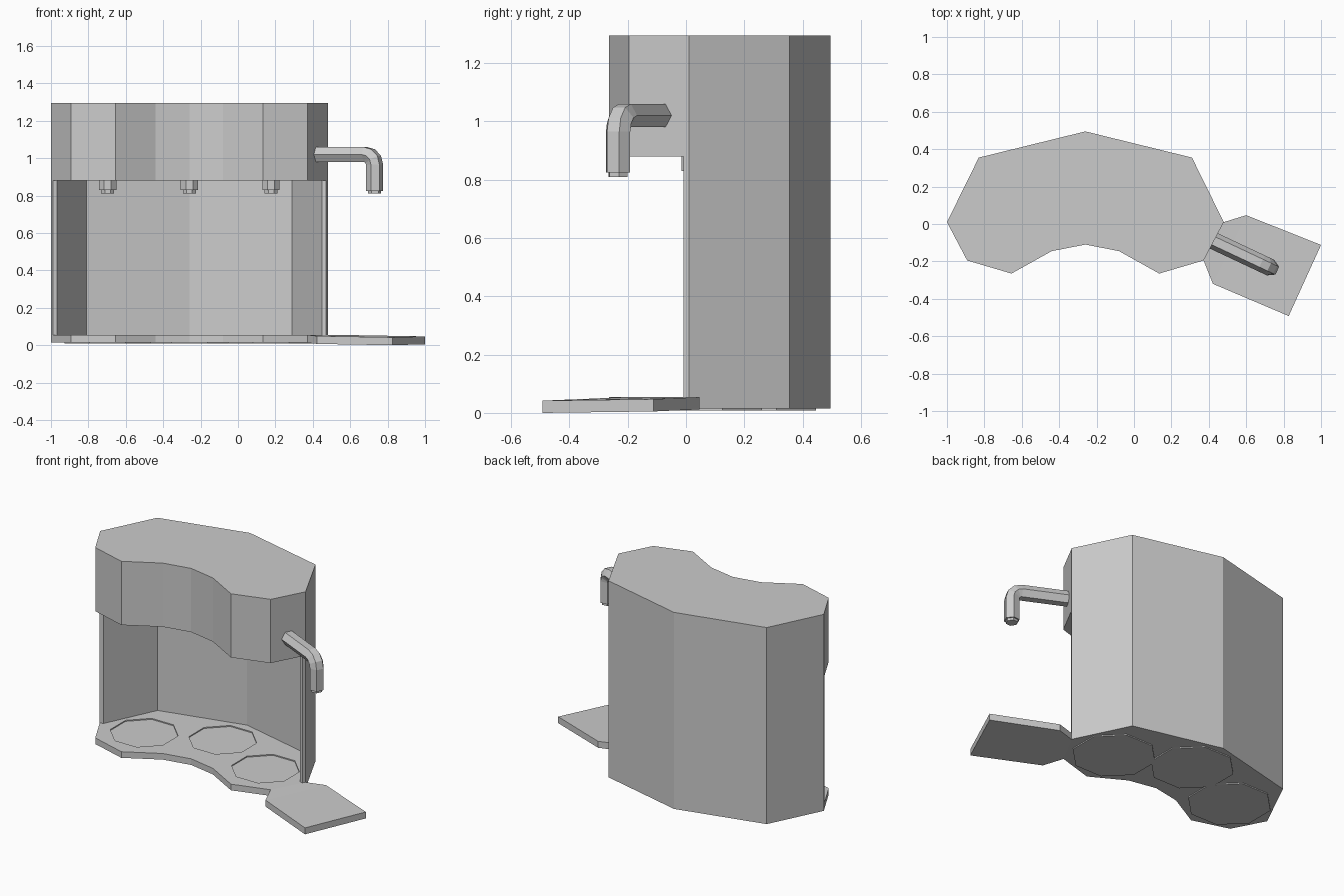
import bpy, bmesh, math
from mathutils import Vector

if "Cube" in bpy.data.objects:
    bpy.data.objects.remove(bpy.data.objects["Cube"])

CX = -0.26  # symmetry axis of the main body


def mesh_object(name, bm):
    bmesh.ops.recalc_face_normals(bm, faces=bm.faces)
    me = bpy.data.meshes.new(name)
    bm.to_mesh(me)
    bm.free()
    ob = bpy.data.objects.new(name, me)
    bpy.context.collection.objects.link(ob)
    return ob


def loft(name, rings):
    """Skin a list of equal-length point rings and cap both ends."""
    bm = bmesh.new()
    vs = [[bm.verts.new(p) for p in r] for r in rings]
    n = len(vs[0])
    for a, b in zip(vs, vs[1:]):
        for i in range(n):
            j = (i + 1) % n
            bm.faces.new((a[i], a[j], b[j], b[i]))
    bm.faces.new(vs[0])
    bm.faces.new(vs[-1])
    return mesh_object(name, bm)


def prism(name, pts, z0, z1):
    return loft(name, [[(x, y, z) for x, y in pts] for z in (z0, z1)])


def ngon(cx, cy, r, n=8, turn=math.pi / 8):
    return [(cx + r * math.cos(turn + math.tau * i / n),
             cy + r * math.sin(turn + math.tau * i / n)) for i in range(n)]


def mirrored(half):
    """Half outline as (distance from axis, y), first and last may lie on the axis."""
    return [(CX + d, y) for d, y in half] + [(CX - d, y) for d, y in reversed(half) if d]


def cut(target, cutter):
    cutter.hide_render = True
    mod = target.modifiers.new("cut", 'BOOLEAN')
    mod.operation, mod.solver, mod.object = 'DIFFERENCE', 'EXACT', cutter
    bpy.context.view_layer.objects.active = target
    bpy.ops.object.modifier_apply(modifier=mod.name)
    bpy.data.objects.remove(cutter)


# Main body: kidney-shaped block with the serving bay cut out
body = prism("dispenser_body", mirrored(
    [(0, 0.495), (0.57, 0.355), (0.74, 0.01), (0.632, -0.195),
     (0.395, -0.265), (0.18, -0.145), (0, -0.11)]), 0.015, 1.295)
cut(body, prism("bay_cutter", mirrored(
    [(0, 0.465), (0.55, 0.33), (0.708, -0.004), (0.95, -0.05), (0.95, -0.5)]), 0.055, 0.88))

# Three stations: recessed cup pad, underside foot and nozzle above
for i, (d, y) in enumerate([(-0.437, 0.03), (0, 0.215), (0.437, 0.03)], 1):
    x = CX + d
    cut(body, prism("pad_cutter", ngon(x, y, 0.205), 0.048, 0.2))
    prism(f"foot_disc_{i}", ngon(x, y, 0.25), 0.008, 0.02)
    prism(f"nozzle_collar_{i}", ngon(x, y, 0.05), 0.83, 0.885)
    prism(f"nozzle_tip_{i}", ngon(x, y, 0.038), 0.81, 0.835)

# Side spout: hexagonal pipe leaving the right wall and bending down
start, end = Vector((0.415, -0.085, 1.02)), Vector((0.73, -0.233, 1.02))
along = (end - start).normalized()
side = Vector((-along.y, along.x, 0))
up = Vector((0, 0, 1))
bend = 0.055


def hex_ring(c, t):
    n = up * math.cos(t) + along * math.sin(t)
    return [c + 0.046 * (side * math.cos(math.tau * k / 6) + n * math.sin(math.tau * k / 6))
            for k in range(6)]


rings = [hex_ring(start, 0)]
pivot = end - along * bend - up * bend
for k in range(4):
    t = math.pi / 2 * k / 3
    rings.append(hex_ring(pivot + bend * (along * math.sin(t) + up * math.cos(t)), t))
rings.append(hex_ring(Vector((end.x, end.y, 0.825)), math.pi / 2))
loft("side_spout", rings)
prism("spout_tip", ngon(end.x, end.y, 0.036, 6, math.atan2(side.y, side.x)), 0.81, 0.83)

# Side tray: gently sloping plate with a neck joining the base
rows = [((0.48, 0.01, 0.055), (0.372, -0.195, 0.055)),
        ((0.60, 0.047, 0.054), (0.422, -0.32, 0.049)),
        ((1.0, -0.112, 0.047), (0.827, -0.492, 0.042))]
loft("side_tray", [[a, b, (b[0], b[1], b[2] - 0.042), (a[0], a[1], a[2] - 0.042)]
                   for a, b in rows])
